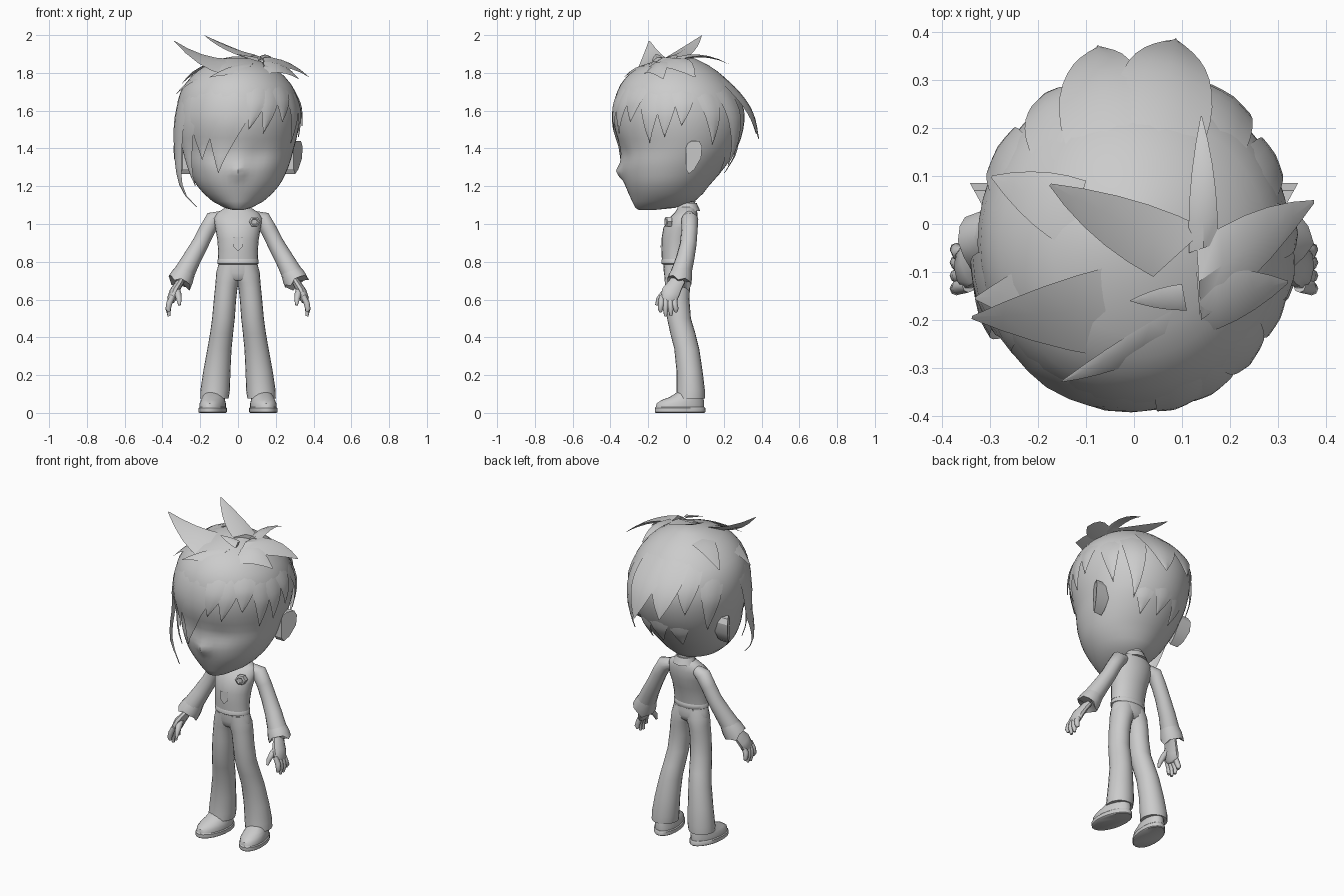
import bpy, math
from mathutils import Vector as V

grey = bpy.data.materials.new("plain grey")
grey.diffuse_color = (0.6, 0.6, 0.6, 1)


def make(name, verts, faces, angle=50):
    me = bpy.data.meshes.new(name)
    me.from_pydata([tuple(v) for v in verts], [], faces)
    me.materials.append(grey)
    ob = bpy.data.objects.new(name, me)
    bpy.context.collection.objects.link(ob)
    bpy.ops.object.select_all(action='DESELECT')
    ob.select_set(True)
    bpy.context.view_layer.objects.active = ob
    if any(len(f) > 4 for f in faces) or name.endswith("spike"):
        bpy.ops.object.mode_set(mode='EDIT')
        bpy.ops.mesh.select_all(action='SELECT')
        bpy.ops.mesh.normals_make_consistent(inside=False)
        bpy.ops.object.mode_set(mode='OBJECT')
    bpy.ops.object.shade_smooth_by_angle(angle=math.radians(angle))
    return ob


def loft(name, rings, angle=50):
    """Skin a list of equal rings and cap both ends."""
    n, m = len(rings[0]), len(rings)
    faces = [(i * n + j, i * n + (j + 1) % n, (i + 1) * n + (j + 1) % n, (i + 1) * n + j)
             for i in range(m - 1) for j in range(n)]
    faces += [tuple(range(n))[::-1], tuple(range((m - 1) * n, m * n))]
    return make(name, [v for r in rings for v in r], faces, angle)


def flat_ring(z, x0, x1, y0, y1, n=20):
    """Level ellipse filling a box in x and y."""
    return [V(((x0 + x1) / 2 + (x1 - x0) / 2 * math.sin(a), (y0 + y1) / 2 - (y1 - y0) / 2 * math.cos(a), z))
            for a in (math.tau * k / n for k in range(n))]


def tube(name, pts, radii, n=12, flat=1.0):
    """Ellipse swept along a path; flat scales the width across y."""
    pts = [V(p) for p in pts]
    rings = []
    for i, p in enumerate(pts):
        d = (pts[min(i + 1, len(pts) - 1)] - pts[max(i - 1, 0)]).normalized()
        u = d.cross(V((0, 1, 0))).normalized()
        w = d.cross(u)
        rings.append([p + radii[i] * (u * math.cos(a) + flat * w * math.sin(a))
                      for a in (math.tau * k / n for k in range(n))])
    return loft(name, rings)


# Head profile: height, half width, front, back
HEAD = [(1.075, .03, -.25, -.16), (1.085, .07, -.268, -.06), (1.12, .135, -.285, .045), (1.2, .215, -.32, .12),
        (1.3, .266, -.345, .205), (1.4, .296, -.348, .27), (1.5, .32, -.376, .303), (1.6, .326, -.385, .308),
        (1.7, .304, -.365, .268), (1.78, .248, -.315, .2), (1.84, .17, -.23, .12), (1.875, .09, -.13, .05),
        (1.888, .02, -.05, 0)]


def head_size(z):
    """Smoothly interpolated half width, front and back."""
    z = min(max(z, HEAD[0][0]), HEAD[-1][0])
    i = max(j for j in range(len(HEAD) - 1) if HEAD[j][0] <= z)
    a, b = HEAD[i], HEAD[i + 1]
    p, q = HEAD[max(i - 1, 0)], HEAD[min(i + 2, len(HEAD) - 1)]
    d = b[0] - a[0]
    t = (z - a[0]) / d
    out = []
    for k in (1, 2, 3):
        m0, m1 = (b[k] - p[k]) / (b[0] - p[0]) * d, (q[k] - a[k]) / (q[0] - a[0]) * d
        out.append((2 * t ** 3 - 3 * t * t + 1) * a[k] + (t ** 3 - 2 * t * t + t) * m0
                   + (3 * t * t - 2 * t ** 3) * b[k] + (t ** 3 - t * t) * m1)
    return out


def on_head(deg, z, off=0.0):
    """Point on the head at an angle from the front, pushed outward."""
    w, f, b = head_size(z)
    a = math.radians(deg)
    return V(((w + off) * math.sin(a), (f + b) / 2 - ((b - f) / 2 + off) * math.cos(a), z))


rows = sorted({h[0] for h in HEAD} | {1.16, 1.23, 1.255, 1.28, 1.325, 1.35, 1.375, 1.45, 1.55, 1.65, 1.74, 1.81})
rings = []
for z in rows:
    r = [on_head(d * 7.5, z) for d in range(48)]
    for p in r:  # nose and eye sockets
        if p.y < -.15:
            p.y -= .03 * math.exp(-(p.x / .03) ** 2 - ((z - 1.275) / .035) ** 2)
            p.y += .014 * math.exp(-((abs(p.x) - .1) / .06) ** 2 - ((z - 1.36) / .06) ** 2)
    rings.append(r)
loft("head", rings)


def lock(name, a0, z0, hw, a1, z1, off=.012, power=2):
    """Flat hair lock lying on the head, tapering from root to tip."""
    verts, m = [], 12
    for i in range(m):
        t = i / (m - 1)
        a, z = a0 + (a1 - a0) * t, z0 + (z1 - z0) * t
        h = hw * (1 - t ** 1.4) + .15
        o = -.006 + .018 * min(1, 2 * t) + off * t ** power
        verts += [on_head(a - h * k, z, o - .004 * abs(k)) for k in (-1, -.5, 0, .5, 1)][::-1]
    faces = [(i * 5 + j, (i + 1) * 5 + j, (i + 1) * 5 + j + 1, i * 5 + j + 1) for i in range(m - 1) for j in range(4)]
    make(name, verts, faces)


# Fringe, side and back hair: root angle, root z, half width, tip angle, tip z, lift
LOCKS = {"fringe": [(0, 1.78, 28, -23, 1.27, .004), (-26, 1.78, 26, -40, 1.34, .006), (24, 1.76, 14, 10, 1.5, .002),
                    (36, 1.76, 13, 24, 1.48, .004), (50, 1.76, 14, 44, 1.54, .004)],
         "side": [(-54, 1.76, 20, -62, 1.2, .03), (-72, 1.74, 17, -68, 1.09, .145), (66, 1.74, 12, 62, 1.43, .004),
                  (80, 1.74, 12, 77, 1.46, .006), (97, 1.74, 12, 92, 1.52, .006)],
         "back": [(168, 1.83, 24, 168, 1.45, .095), (194, 1.83, 22, 191, 1.48, .07), (142, 1.78, 14, 146, 1.31, .06),
                  (118, 1.74, 12, 122, 1.42, .008), (215, 1.8, 16, 212, 1.5, .012), (240, 1.74, 14, 234, 1.38, .008),
                  (180, 1.44, 14, 178, 1.27, .012), (156, 1.42, 12, 158, 1.26, .01), (204, 1.42, 12, 202, 1.26, .01)]}
for part, group in LOCKS.items():
    for i, p in enumerate(group):
        lock(f"{part}_hair_{i + 1}", *p)


def spike(name, a, b, tip, lift=.02, sag=0.0, belly=.8):
    """Closed four-sided tuft from a root edge a-b to a tip."""
    a, b, tip = V(a), V(b), V(tip)
    rings = []
    for t in (0, .2, .4, .6, .8, .98):
        p, q = a.lerp(tip, t), b.lerp(tip, t)
        bow = V((0, 0, -sag * 4 * t * (1 - t)))
        c, k = (p + q) / 2, V((0, 0, lift * (1 - t)))
        wide = (p - q) / 2 * (1 + belly * t)
        rings.append([c + wide + bow, c + k + bow, c - wide + bow, c - k * .7 + bow])
    loft(name + "_spike", rings, 40)


# Swept tufts on the crown
spike("left_front", (.0, -.285, 1.785), (.03, -.07, 1.88), (-.345, -.195, 1.975), .025, .045, .5)
spike("left_rear", (.04, -.11, 1.88), (.15, -.01, 1.87), (-.18, .085, 2.0), .02, .01, 1)
spike("right_long", (.14, -.2, 1.83), (.13, -.04, 1.875), (.38, .05, 1.775), .03, -.03, 1.1)
spike("right_short", (.14, -.23, 1.79), (.13, -.1, 1.86), (.325, -.12, 1.765), .03, -.03, .9)
spike("rear", (.115, -.06, 1.87), (.175, -.04, 1.87), (.14, .23, 1.845), .015, -.03, 1.3)
spike("small_top", (.11, -.18, 1.86), (.1, -.125, 1.88), (-.01, -.16, 1.9), .012)
spike("brow", (.05, -.27, 1.785), (.08, -.18, 1.85), (-.155, -.33, 1.775), .02, -.015)
spike("left_low", (-.14, -.24, 1.79), (-.14, -.04, 1.84), (-.335, -.155, 1.68), .012, -.02, .2)
spike("left_back", (-.14, -.05, 1.845), (-.1, .09, 1.845), (-.3, .1, 1.74), .012, -.025)

# Torso, collar, belt and hips
TORSO = [(.815, .106, -.128, .018), (.86, .105, -.13, .025), (.92, .11, -.13, .04), (.98, .12, -.12, .058),
         (1.03, .128, -.09, .062), (1.06, .11, -.06, .06), (1.085, .07, -.042, .055), (1.095, .05, -.035, .05)]
loft("jacket", [flat_ring(z, -w, w, f, b, 24) for z, w, f, b in TORSO])
loft("neck", [flat_ring(z, -r, r, .005 - r, .005 + r, 16) for z, r in ((1.05, .045), (1.1, .042), (1.17, .05))])
loft("collar", [flat_ring(z, -r, r, .005 - r * .8, .005 + r, 16)
                for z, r in ((1.07, .07), (1.11, .052), (1.11, .045), (1.07, .06))])
loft("belt", [flat_ring(z, -w, w, -.022 - w, -.054 + w * .7, 24)
              for z, w in ((.785, .1), (.79, .108), (.81, .108), (.822, .1))])
loft("hips", [flat_ring(z, -w, w, f, b, 24)
              for z, w, f, b in ((.7, .1, -.1, .0), (.715, .114, -.112, .016), (.74, .116, -.117, .023),
                                 (.77, .108, -.12, .021), (.8, .1, -.12, .018))])

# Jacket front: hanging tab and badge
make("jacket_tab", [(-.025, -.134, .93), (-.025, -.136, .88), (0, -.138, .855), (.025, -.136, .88), (.025, -.134, .93)],
     [(0, 1, 2, 3, 4)])
loft("badge", [[V((.088 + r * math.cos(k * math.pi / 3), y + .25 * r * math.cos(k * math.pi / 3),
                   1.012 + r * math.sin(k * math.pi / 3))) for k in range(6)]
               for y, r in ((-.08, .03), (-.105, .03), (-.11, .02), (-.106, .014))], 25)

for s, side in ((1, "right"), (-1, "left")):
    def X(pts):
        return [(s * x, y, z) for x, y, z in pts]

    # Ear: flat slab flaring outward to the back
    outline = [(0, 1.29), (0, 1.42), (.03, 1.44), (.07, 1.44), (.085, 1.41), (.08, 1.35), (.045, 1.29), (.015, 1.265)]
    loft(side + "_ear", [[V((s * (.25 + dx + y * flare), y, z)) for y, z in outline]
                         for dx, flare in ((0, 0), (.03, .72), (.045, .55))], 30)

    # Flared trouser leg
    LEG = [(.78, -.03, .1, -.116, .014), (.73, -.025, .116, -.115, .022), (.69, -.006, .119, -.112, .022),
           (.66, .003, .122, -.11, .021), (.6, .01, .128, -.108, .018),
           (.5, .017, .137, -.1, .026), (.42, .026, .148, -.083, .05), (.34, .034, .162, -.062, .07),
           (.22, .04, .184, -.05, .088), (.12, .043, .199, -.05, .1), (.075, .05, .2, -.055, .1)]
    loft(side + "_trouser", [flat_ring(z, min(s * a, s * b), max(s * a, s * b), f, k) for z, a, b, f, k in LEG])

    # Shoe: sole and rounded upper, toes turned slightly out
    def foot(name, data):
        out = []
        for z, w, f, b in data:
            r = flat_ring(z, -w, w, f, b)
            for p in r:
                p.x = s * (.13 + p.x - .13 * p.y)
            out.append(r)
        loft(name, out, 40)
    foot(side + "_sole", [(0, .068, -.16, .098), (.004, .073, -.165, .102), (.025, .073, -.165, .102), (.03, .068, -.16, .098)])
    foot(side + "_shoe", [(.028, .068, -.16, .096), (.05, .068, -.155, .096), (.068, .062, -.13, .094),
                          (.082, .058, -.09, .092), (.11, .05, -.045, .085)])

    # Sleeve and ragged cuff
    tube(side + "_sleeve", X([(.085, .015, 1.04), (.13, .02, 1.025), (.165, .018, .965), (.2, .012, .895),
                              (.245, -.005, .815), (.288, -.028, .735), (.305, -.035, .705)]),
         [.03, .045, .043, .044, .049, .056, .058])
    cuff = tube(side + "_cuff", X([(.27, -.018, .765), (.295, -.03, .72), (.308, -.036, .695), (.3, -.033, .71)]),
                [.05, .063, .066, .04])
    for i, v in enumerate(cuff.data.vertices):
        if 24 <= i < 36 and i % 4 == 0:
            v.co += V((s * .008, -.005, -.02))

    # Hand with four fingers and a thumb
    tube(side + "_palm", X([(.3, -.04, .705), (.318, -.058, .675), (.338, -.08, .64), (.352, -.092, .602),
                            (.355, -.094, .585)]), [.02, .022, .026, .024, .015], 10, 1.95)
    for i, (y, z) in enumerate(((-.135, .535), (-.108, .512), (-.08, .515), (-.053, .535))):
        k = -.094 + (y + .094) * .85
        tube(f"{side}_finger_{i + 1}", X([(.345, k, .62), (.364, k - .002, .58), (.37, y, .55), (.364, y, z)]),
             [.014, .016, .014, .008], 8)
    tube(side + "_thumb", X([(.325, -.08, .66), (.318, -.12, .63), (.312, -.145, .6), (.31, -.157, .57)]),
         [.016, .018, .014, .007], 8)
